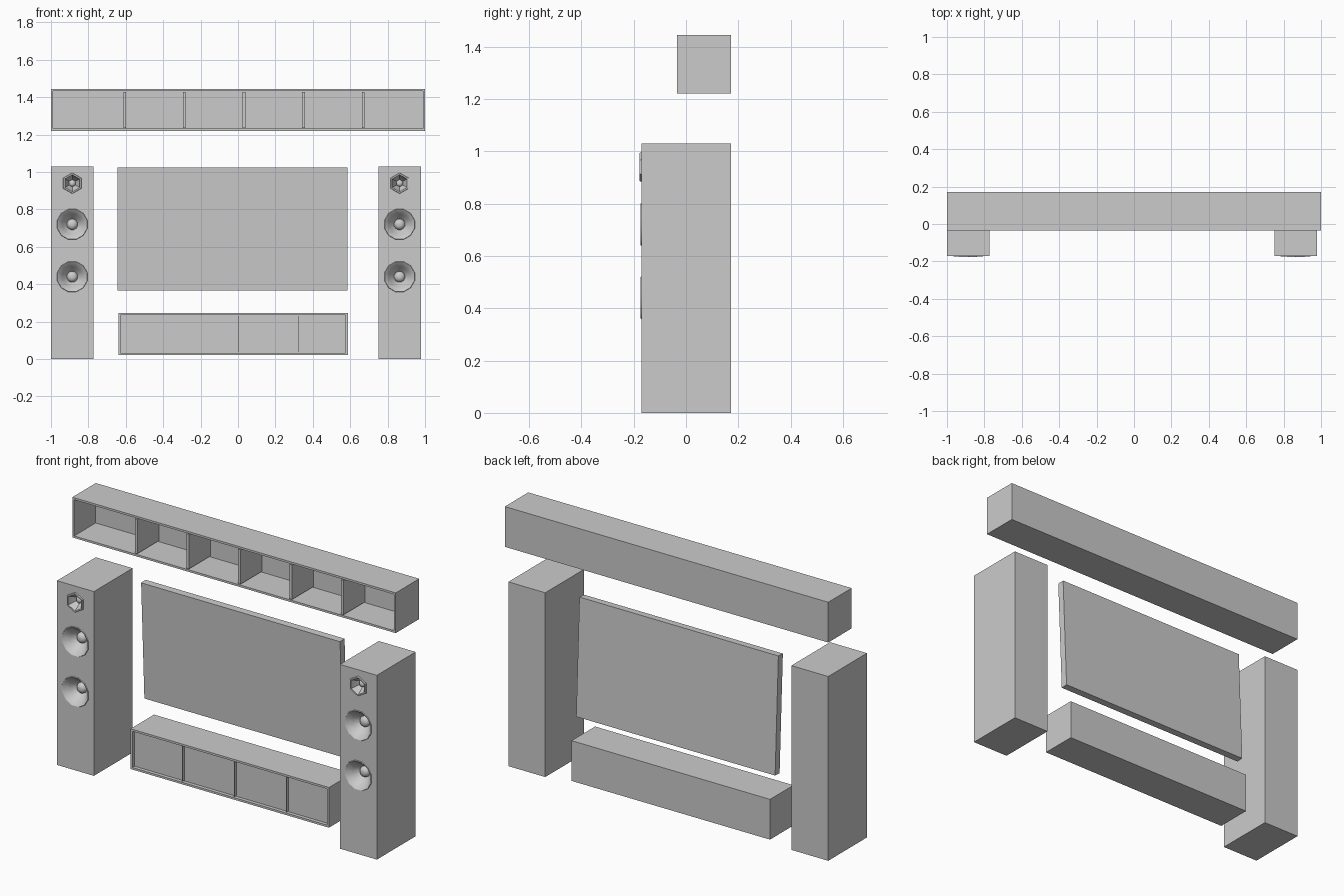
import bpy, bmesh
from math import sin, cos, pi, radians
from mathutils import Matrix, Vector

if "Cube" in bpy.data.objects:
    bpy.data.objects.remove(bpy.data.objects["Cube"])

FRONT, BACK = -0.035, 0.172      # shelf and console depth
SPK_FRONT = -0.17                # speaker front plane


def finish(name, bm):
    bmesh.ops.recalc_face_normals(bm, faces=bm.faces)
    me = bpy.data.meshes.new(name)
    bm.to_mesh(me)
    bm.free()
    ob = bpy.data.objects.new(name, me)
    bpy.context.collection.objects.link(ob)
    return ob


def add_box(bm, x0, x1, y0, y1, z0, z1):
    m = (Matrix.Translation(((x0 + x1) / 2, (y0 + y1) / 2, (z0 + z1) / 2))
         @ Matrix.Diagonal((x1 - x0, y1 - y0, z1 - z0, 1)))
    return bmesh.ops.create_cube(bm, size=1, matrix=m)["verts"]


def open_case(name, x0, x1, z0, z1, depth, dividers, thick, border=0.016):
    """Open-fronted case: inset front, pushed in, with upright dividers."""
    bm = bmesh.new()
    add_box(bm, x0, x1, FRONT, BACK, z0, z1)
    bm.normal_update()
    face = min(bm.faces, key=lambda f: f.calc_center_median().y)
    bmesh.ops.inset_region(bm, faces=[face], thickness=border)
    ext = bmesh.ops.extrude_discrete_faces(bm, faces=[face])["faces"][0]
    bmesh.ops.translate(bm, verts=ext.verts, vec=(0, depth, 0))
    case = finish(name, bm)
    bm = bmesh.new()
    for x in dividers:
        add_box(bm, x - thick / 2, x + thick / 2, FRONT, FRONT + depth,
                z0 + border, z1 - border)
    finish(name + "_dividers", bm)
    return case


def add_driver(bm, cx, cz, sides, phase, profile):
    """Lathe a (radius, depth) profile about the y axis; return its outer edges."""
    rings = []
    for r, d in profile:
        rings.append([bm.verts.new((cx + r * cos(phase + 2 * pi * i / sides),
                                    SPK_FRONT + d,
                                    cz + r * sin(phase + 2 * pi * i / sides)))
                      for i in range(sides)])
    for a, b in zip(rings, rings[1:]):
        for i in range(sides):
            j = (i + 1) % sides
            bm.faces.new((a[i], a[j], b[j], b[i]))
    bm.faces.new(rings[-1])
    return [bm.edges.get((rings[0][i], rings[0][(i + 1) % sides]))
            for i in range(sides)]


# Wall shelf with six cubbies
open_case("wall_shelf", -1, 1, 1.22, 1.445, 0.19,
          [-0.606 + 0.319 * i for i in range(5)], 0.015)

# Low console with four shallow panels
open_case("media_console", -0.64, 0.587, 0.022, 0.247, 0.02,
          [-0.321 + 0.322 * i for i in range(3)], 0.002)

# Flat screen, tipped slightly forward
bm = bmesh.new()
add_box(bm, -0.615, 0.615, -0.02, 0.02, -0.329, 0.329)
screen = finish("screen", bm)
screen.location = (-0.03, 0.1, 0.695)
screen.rotation_euler.x = radians(2.5)

# Floor speaker: cabinet whose front face is filled around the drivers
bm = bmesh.new()
box = add_box(bm, -0.114, 0.114, SPK_FRONT, BACK, 0, 1.03)
front = min({f for v in box for f in v.link_faces},
            key=lambda f: f.calc_center_median().y)
edges = list(front.edges)
bmesh.ops.delete(bm, geom=[front], context="FACES_ONLY")
tweeter = [(0.056, 0), (0.054, -0.007), (0.046, -0.007), (0.042, 0.005),
           (0.02, 0.037), (0.017, 0.028), (0.009, 0.023)]
woofer = [(0.084, 0), (0.082, -0.004), (0.078, -0.002), (0.055, 0.03),
          (0.03, 0.06), (0.028, 0.05), (0.02, 0.041), (0.01, 0.037)]
edges += add_driver(bm, 0, 0.94, 6, pi / 2, tweeter)
for z in (0.72, 0.44):
    edges += add_driver(bm, 0, z, 12, pi / 12, woofer)
bmesh.ops.triangle_fill(bm, edges=edges, use_beauty=True, normal=Vector((0, -1, 0)))
left = finish("speaker_left", bm)
left.location.x = -0.886

bpy.context.view_layer.objects.active = left
left.select_set(True)
bpy.ops.object.shade_smooth_by_angle(angle=radians(40))

right = left.copy()
right.name = "speaker_right"
right.location.x = 0.864
bpy.context.collection.objects.link(right)
